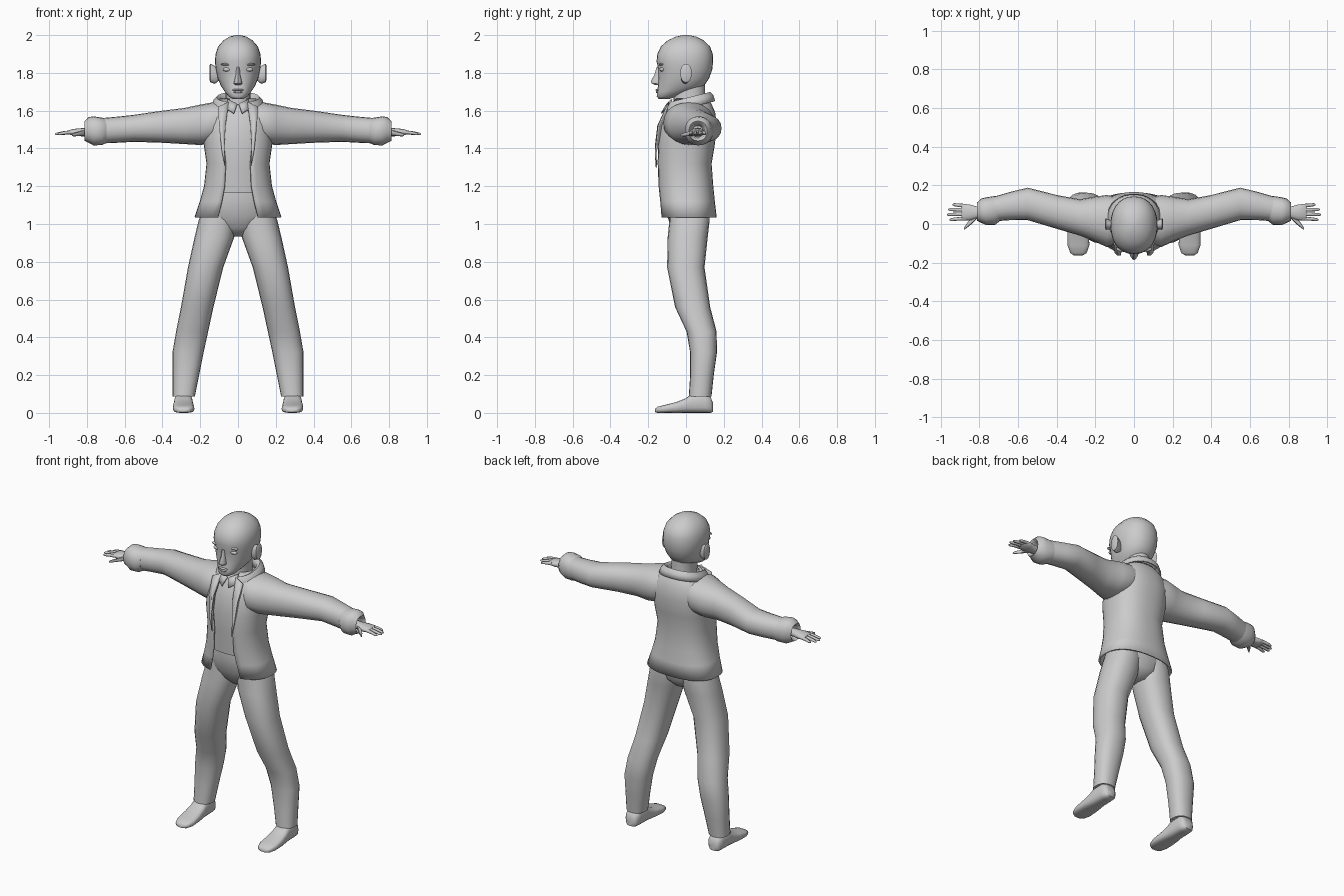
import bpy, bmesh
from math import sin, cos, pi, asin, copysign, radians


def finish(name, bm, mirror=False, thick=0, angle=50):
    bmesh.ops.recalc_face_normals(bm, faces=bm.faces)
    me = bpy.data.meshes.new(name)
    bm.to_mesh(me)
    bm.free()
    ob = bpy.data.objects.new(name, me)
    bpy.context.collection.objects.link(ob)
    bpy.ops.object.select_all(action='DESELECT')
    ob.select_set(True)
    bpy.context.view_layer.objects.active = ob
    bpy.ops.object.shade_smooth_by_angle(angle=radians(angle))
    if thick:
        m = ob.modifiers.new("thickness", 'SOLIDIFY')
        m.thickness = thick
        m.offset = 0
    if mirror:
        ob.modifiers.new("mirror", 'MIRROR')
    return ob


def loft(name, axis, rings, n=20, e=2.2, mirror=False, gaps=None, tilt=0, thick=0, caps=True):
    """Skin rings (t, a0, a1, b0, b1) stacked on an axis; gaps leave the front open."""
    bm = bmesh.new()
    loops = []
    for k, (t, a0, a1, b0, b1) in enumerate(rings):
        ra, rb = (a1 - a0) / 2, (b1 - b0) / 2
        start = asin((gaps[k] / ra) ** (e / 2)) if gaps else 0
        loop = []
        for i in range(n):
            th = start + (2 * pi - 2 * start) * i / (n - 1 if gaps else n)
            s, c = sin(th), cos(th)
            a = (a0 + a1) / 2 + ra * copysign(abs(s) ** (2 / e), s)
            b = (b0 + b1) / 2 - rb * copysign(abs(c) ** (2 / e), c)
            co = {'z': (a, b, t + tilt * b), 'x': (t, a, b), 'y': (a, t, b)}[axis]
            loop.append(bm.verts.new(co))
        loops.append(loop)
    for p, q in zip(loops, loops[1:]):
        for i in range(n - 1 if gaps else n):
            j = (i + 1) % n
            bm.faces.new((p[i], p[j], q[j], q[i]))
    if caps and not gaps:
        bm.faces.new(loops[0])
        bm.faces.new(loops[-1])
    return finish(name, bm, mirror, thick)


def sym(z, w, y0, y1):
    return (z, -w, w, y0, y1)


def panel(name, pts, thick=0.008):
    bm = bmesh.new()
    bm.faces.new([bm.verts.new(p) for p in pts])
    finish(name, bm, True, thick)


def blob(name, loc, size, mirror=False):
    bm = bmesh.new()
    bmesh.ops.create_uvsphere(bm, u_segments=16, v_segments=10, radius=1)
    for v in bm.verts:
        v.co = [loc[i] + size[i] * v.co[i] for i in range(3)]
    finish(name, bm, mirror)


# Head and neck
loft("head", 'z', [sym(*r) for r in (
    (1.663, .03, -.145, -.085), (1.675, .05, -.155, -.05), (1.70, .07, -.154, .03),
    (1.73, .09, -.148, .095), (1.77, .107, -.146, .122), (1.82, .118, -.147, .14),
    (1.86, .122, -.156, .143), (1.90, .119, -.152, .142), (1.94, .105, -.133, .127),
    (1.972, .077, -.097, .093), (1.992, .044, -.053, .053), (2.0, .012, -.014, .014))], n=28)
loft("neck", 'z', [sym(1.56, .08, -.08, .11), sym(1.63, .066, -.065, .10),
                   sym(1.74, .066, -.07, .10)])

# Face
loft("nose", 'z', [sym(1.83, .009, -.156, -.12), sym(1.79, .012, -.167, -.12),
                   sym(1.757, .02, -.186, -.12), sym(1.745, .023, -.183, -.12),
                   sym(1.735, .016, -.163, -.12)], n=12, e=1.8)
blob("upper_lip", (0, -.149, 1.71), (.03, .012, .006))
blob("lower_lip", (0, -.149, 1.699), (.025, .011, .007))
blob("eye", (.056, -.126, 1.818), (.025, .014, .011), True)
blob("brow", (.055, -.13, 1.845), (.036, .014, .007), True)
loft("ear", 'x', [(.10, -.02, .012, 1.76, 1.82), (.122, -.028, .02, 1.742, 1.836),
                  (.146, -.03, .03, 1.75, 1.848), (.151, -.02, .022, 1.765, 1.838)],
     n=16, mirror=True)

# Shirt under the open jacket
loft("shirt", 'z', [sym(*r) for r in (
    (1.165, .165, -.128, .125), (1.3, .15, -.136, .12), (1.42, .16, -.141, .135),
    (1.52, .165, -.126, .148), (1.59, .14, -.10, .135), (1.64, .085, -.065, .11))], n=28, e=2.4)
panel("shirt_collar", [(.004, -.10, 1.635), (.055, -.075, 1.66), (.06, -.105, 1.61),
                       (.022, -.13, 1.585)])

# Jacket body, open at the front
loft("jacket", 'z', [sym(*r) for r in (
    (1.035, .225, -.135, .158), (1.12, .197, -.14, .148), (1.2, .175, -.147, .14),
    (1.32, .162, -.152, .131), (1.42, .176, -.152, .148), (1.52, .18, -.138, .16),
    (1.59, .165, -.112, .15), (1.635, .125, -.08, .13), (1.66, .09, -.055, .11))],
     n=34, e=2.4, gaps=(.105, .085, .07, .065, .075, .07, .06, .05, .045), thick=.01)
panel("lapel", [(.05, -.09, 1.645), (.105, -.10, 1.62), (.10, -.145, 1.52),
                (.085, -.16, 1.38), (.068, -.158, 1.30), (.072, -.16, 1.42), (.066, -.148, 1.52)])

# Folded collar, higher at the back
loft("collar", 'z', [sym(*r) for r in (
    (1.615, .085, -.07, .105), (1.655, .098, -.08, .115), (1.663, .112, -.092, .128),
    (1.645, .128, -.105, .142), (1.612, .138, -.115, .152))],
     n=28, gaps=(.03, .03, .035, .045, .06), tilt=.25, thick=.008)

# Sleeves bent slightly back at the elbow, with turned cuffs
loft("sleeve", 'x', [
    (.07, -.09, .135, 1.45, 1.645), (.14, -.12, .15, 1.425, 1.643),
    (.20, -.092, .142, 1.418, 1.632), (.28, -.06, .128, 1.423, 1.615),
    (.40, -.025, .15, 1.43, 1.60), (.55, .02, .188, 1.435, 1.578),
    (.64, .02, .166, 1.43, 1.568), (.75, .012, .135, 1.425, 1.558)], mirror=True)
loft("cuff", 'x', [
    (.695, .015, .145, 1.43, 1.555), (.72, -.005, .145, 1.418, 1.563),
    (.765, -.006, .138, 1.416, 1.57), (.79, .006, .132, 1.43, 1.566),
    (.812, .016, .112, 1.44, 1.545), (.80, .026, .10, 1.452, 1.53),
    (.75, .035, .09, 1.46, 1.52)], mirror=True)

# Hands: palm, four fingers and a thumb
loft("palm", 'x', [(.74, .033, .09, 1.462, 1.51), (.81, .03, .09, 1.464, 1.508),
                   (.85, .018, .102, 1.465, 1.506), (.885, .018, .105, 1.472, 1.50),
                   (.893, .025, .098, 1.478, 1.495)], n=14, mirror=True)
for i, (y, dy, tip) in enumerate(((.029, -.006, .955), (.051, -.002, .968),
                                  (.073, .002, .963), (.094, .006, .94))):
    mid = (.875 + tip) / 2
    loft(f"finger_{i + 1}", 'x', [
        (.87, y - .010, y + .010, 1.476, 1.497),
        (mid, y + dy / 2 - .009, y + dy / 2 + .009, 1.474, 1.492),
        (tip - .01, y + dy - .008, y + dy + .008, 1.470, 1.485),
        (tip, y + dy - .003, y + dy + .003, 1.473, 1.480)], n=8, mirror=True)
loft("thumb", 'x', [(.81, .03, .06, 1.468, 1.50), (.84, .0, .032, 1.466, 1.49),
                    (.865, -.02, .004, 1.464, 1.483), (.88, -.03, -.02, 1.465, 1.477)],
     n=8, mirror=True)

# Trousers
loft("trouser_seat", 'z', [sym(*r) for r in (
    (1.20, .155, -.115, .12), (1.12, .17, -.122, .125), (1.04, .19, -.10, .125),
    (.98, .12, -.075, .115), (.935, .045, -.03, .07))], n=28)
loft("trouser_leg", 'z', [
    (1.10, .02, .175, -.09, .12), (1.02, .006, .208, -.088, .125),
    (.93, .02, .23, -.097, .115), (.77, .078, .265, -.10, .098),
    (.56, .13, .302, -.058, .128), (.43, .158, .328, .003, .162),
    (.32, .182, .347, .022, .164), (.20, .206, .347, .022, .147),
    (.088, .228, .346, .015, .135), (.11, .238, .336, .025, .125)], e=2.3, mirror=True)

# Shoes
loft("shoe", 'y', [
    (-.163, .265, .31, .004, .022), (-.15, .245, .33, 0, .033), (-.11, .231, .344, 0, .043),
    (-.05, .233, .345, 0, .058), (.0, .237, .341, 0, .078), (.03, .24, .338, 0, .10),
    (.10, .242, .336, 0, .105), (.13, .248, .33, 0, .088), (.143, .263, .315, .006, .05)],
     e=3, mirror=True)
